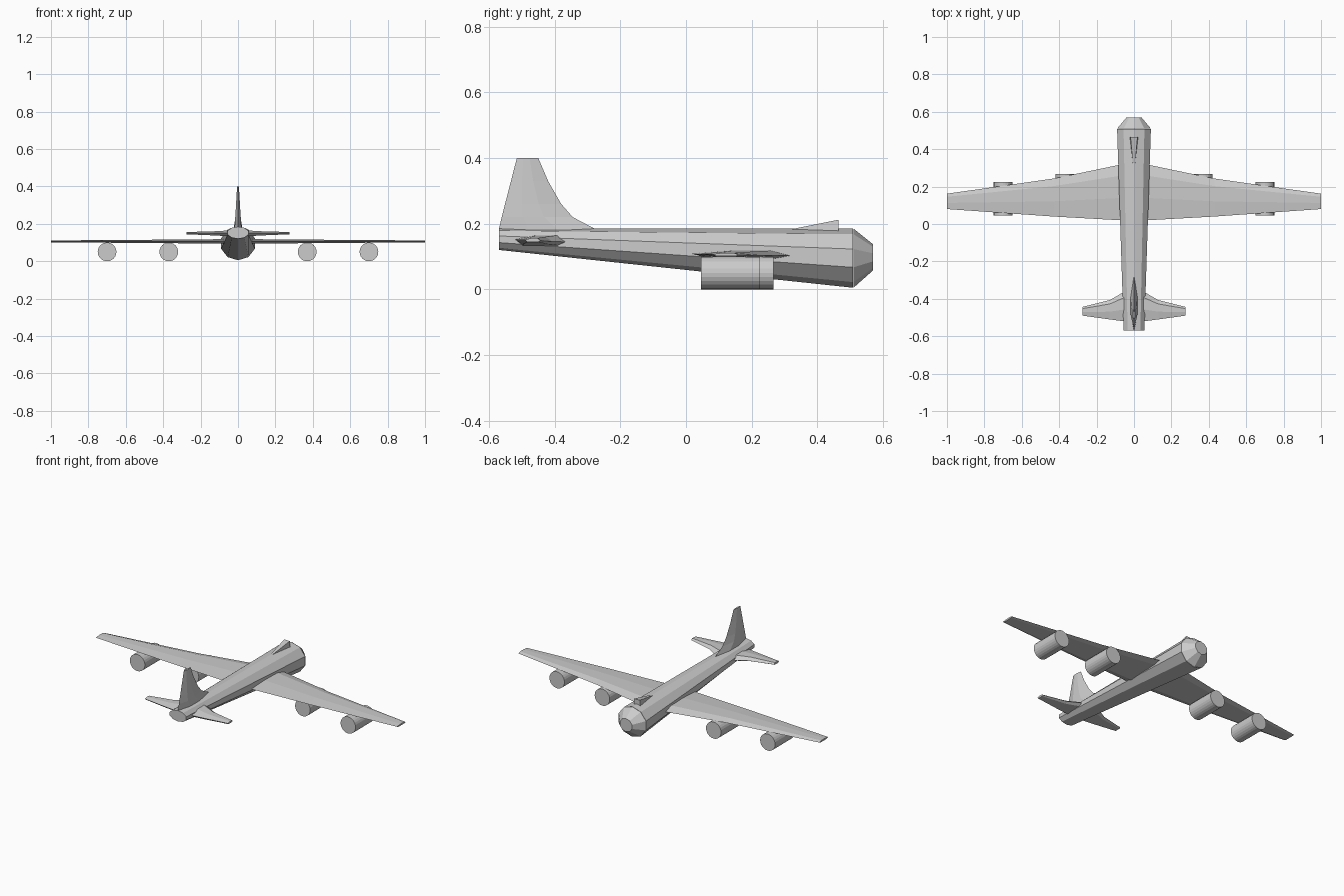
import bpy, bmesh
from math import sin, cos, pi

if "Cube" in bpy.data.objects:
    bpy.data.objects.remove(bpy.data.objects["Cube"])


def loft(name, rings):
    """Skin a list of equal-length point rings and cap both ends."""
    bm = bmesh.new()
    rows = [[bm.verts.new(p) for p in ring] for ring in rings]
    n = len(rows[0])
    for a, b in zip(rows, rows[1:]):
        for i in range(n):
            j = (i + 1) % n
            bm.faces.new((a[i], a[j], b[j], b[i]))
    bm.faces.new(rows[0])
    bm.faces.new(rows[-1])
    bmesh.ops.recalc_face_normals(bm, faces=bm.faces)
    mesh = bpy.data.meshes.new(name)
    bm.to_mesh(mesh)
    bm.free()
    obj = bpy.data.objects.new(name, mesh)
    bpy.context.collection.objects.link(obj)
    return obj


def ellipse(y, rx, z_low, z_high, x=0, sides=10):
    """Ring facing along y, with one corner at the top."""
    zc, rz = (z_low + z_high) / 2, (z_high - z_low) / 2
    return [(x + rx * sin(2 * pi * i / sides), y, zc + rz * cos(2 * pi * i / sides))
            for i in range(sides)]


def airfoil(x, back, front, z, half):
    """Six-sided wing section, thickest behind the leading edge."""
    c = front - back
    return [(x, front, z - half * 0.3), (x, back + c * 0.8, z + half),
            (x, back + c * 0.4, z + half), (x, back, z + half * 0.2),
            (x, back + c * 0.15, z - half), (x, back + c * 0.85, z - half)]


def span(name, stations):
    """Full-span surface from half-span stations, mirrored over x = 0."""
    left = [(-s[0], *s[1:]) for s in reversed(stations)]
    return loft(name, [airfoil(*s) for s in left + stations])


# Fuselage and nose cap
loft("fuselage", [ellipse(-0.57, 0.058, 0.12, 0.185),
                  ellipse(0.508, 0.095, 0.005, 0.185)])
loft("nose", [ellipse(0.51, 0.095, 0.005, 0.185),
              ellipse(0.57, 0.042, 0.058, 0.137)])

# Main wing and tailplane: x, trailing y, leading y, z, half thickness
span("wing", [(0.07, 0.02, 0.318, 0.106, 0.012),
              (0.43, 0.04, 0.243, 0.106, 0.009),
              (1.0, 0.08, 0.162, 0.106, 0.005)])
span("tailplane", [(0.04, -0.522, -0.355, 0.149, 0.016),
                   (0.13, -0.51, -0.407, 0.149, 0.011),
                   (0.275, -0.49, -0.443, 0.150, 0.006)])

# Tail fin: z, trailing y, leading y, half thickness
fin = [(0.16, -0.57, -0.24, 0.019), (0.183, -0.57, -0.275, 0.018),
       (0.22, -0.561, -0.345, 0.016), (0.26, -0.551, -0.38, 0.013),
       (0.33, -0.533, -0.42, 0.009), (0.40, -0.515, -0.45, 0.005)]
loft("tail_fin", [[(0, b, z), (w, b + (f - b) * 0.3, z), (w, b + (f - b) * 0.6, z),
                   (0, f, z), (-w, b + (f - b) * 0.6, z), (-w, b + (f - b) * 0.3, z)]
                  for z, b, f, w in fin])

# Cockpit wedge on top of the fuselage
loft("cockpit", [[(-w, y, 0.165), (w, y, 0.165), (w * 0.8, y, top), (-w * 0.8, y, top)]
                 for y, w, top in [(0.325, 0.008, 0.184), (0.465, 0.023, 0.212)]])

# Engine pods under the wing
for x, back, front in [(0.37, 0.085, 0.267), (0.70, 0.045, 0.225)]:
    for side, word in [(-1, "left"), (1, "right")]:
        kind = "inner" if x < 0.5 else "outer"
        loft(f"{kind}_engine_{word}",
             [ellipse(y, 0.05, 0, 0.1, side * x, 24) for y in (back, front)])
